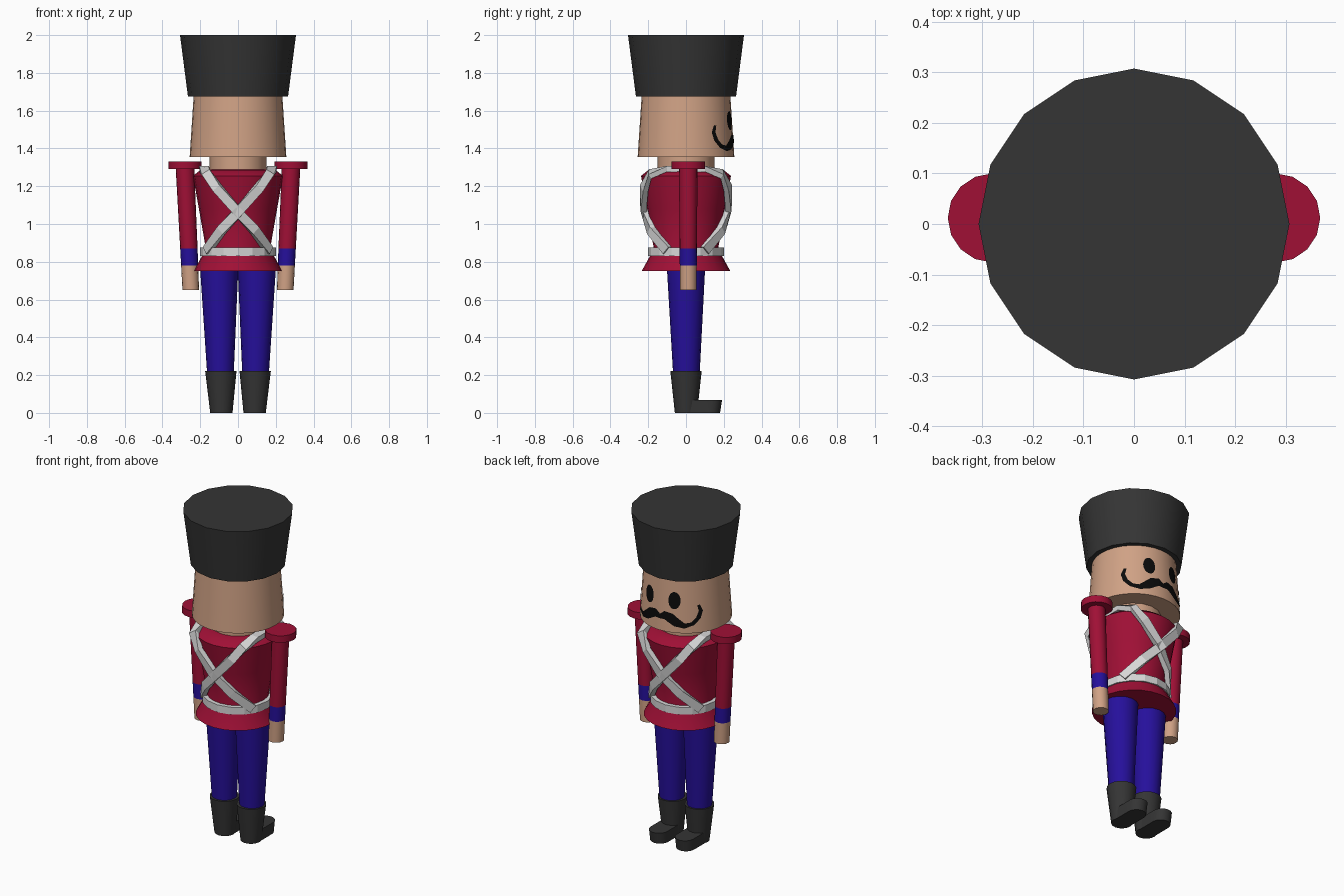
import bpy, bmesh, math
from mathutils import Vector

cube = bpy.data.objects.get("Cube")
if cube:
    bpy.data.objects.remove(cube)


def material(name, rgb):
    m = bpy.data.materials.new(name)
    m.use_nodes = True
    m.diffuse_color = (*rgb, 1)
    m.node_tree.nodes["Principled BSDF"].inputs["Base Color"].default_value = (*rgb, 1)
    return m


CHARCOAL = material("charcoal", (0.035, 0.035, 0.035))
RED = material("coat red", (0.35, 0.005, 0.036))
BLUE = material("trouser blue", (0.019, 0.005, 0.33))
SKIN = material("skin", (0.63, 0.36, 0.235))
WHITE = material("strap white", (0.68, 0.68, 0.68))
BLACK = material("paint black", (0.003, 0.003, 0.003))


def finish(name, bm, mats, angle=35):
    bmesh.ops.recalc_face_normals(bm, faces=bm.faces)
    mesh = bpy.data.meshes.new(name)
    bm.to_mesh(mesh)
    bm.free()
    for m in mats:
        mesh.materials.append(m)
    ob = bpy.data.objects.new(name, mesh)
    bpy.context.collection.objects.link(ob)
    bpy.ops.object.select_all(action='DESELECT')
    ob.select_set(True)
    bpy.context.view_layer.objects.active = ob
    if angle:
        bpy.ops.object.shade_smooth_by_angle(angle=math.radians(angle))
    return ob


def skin_loops(bm, loops, closed=False, slots=None):
    """Bridge rings of vertices; cap the ends unless the chain is closed."""
    n = len(loops[0])
    for i in range(len(loops) - (0 if closed else 1)):
        a, b = loops[i], loops[(i + 1) % len(loops)]
        for j in range(n):
            f = bm.faces.new((a[j], a[(j + 1) % n], b[(j + 1) % n], b[j]))
            f.material_index = slots[i] if slots else 0
    if not closed:
        bm.faces.new(loops[0]).material_index = slots[0] if slots else 0
        bm.faces.new(loops[-1]).material_index = slots[-1] if slots else 0


def stack(name, rings, mats, n=16, slots=None):
    """Body made of level rings, each (x, y, z, radius)."""
    bm = bmesh.new()
    loops = []
    for x, y, z, r in rings:
        angles = [math.tau * k / n for k in range(n)]
        loops.append([bm.verts.new((x + r * math.cos(a), y + r * math.sin(a), z)) for a in angles])
    skin_loops(bm, loops, slots=slots)
    return finish(name, bm, mats)


def band(name, points, normals, width, thick, closed=False):
    """Flat strap swept along a path with a given outward direction."""
    bm = bmesh.new()
    loops = []
    pts = [Vector(p) for p in points]
    for i, p in enumerate(pts):
        if closed:
            t = pts[(i + 1) % len(pts)] - pts[i - 1]
        else:
            t = pts[min(i + 1, len(pts) - 1)] - pts[max(i - 1, 0)]
        nrm = Vector(normals[i]).normalized()
        side = t.cross(nrm).normalized() * width / 2
        out = nrm * thick / 2
        loops.append([bm.verts.new(p + s * side + o * out) for s, o in ((-1, -1), (1, -1), (1, 1), (-1, 1))])
    skin_loops(bm, loops, closed)
    return finish(name, bm, [WHITE], None)


# Hat, head and neck
stack("hat", [(0, 0, 1.675, 0.265), (0, 0, 2, 0.307)], [CHARCOAL])
stack("head", [(0, 0, 1.355, 0.256), (0, 0, 1.69, 0.234)], [SKIN], 32)
stack("neck", [(0, 0, 1.27, 0.15), (0, 0, 1.36, 0.15)], [SKIN])

# Coat with flared skirt
coat = [(0.12, 0.75), (0.235, 0.75), (0.18, 0.85), (0.172, 0.88),
        (0.207, 1.08), (0.238, 1.255), (0.2, 1.285), (0.12, 1.29)]
stack("coat", [(0, 0, z, r) for r, z in coat], [RED], 24)

# Belt
ring = [(math.cos(math.tau * k / 16), math.sin(math.tau * k / 16)) for k in range(16)]
band("belt", [(0.187 * c, 0.187 * s, 0.853) for c, s in ring], [(c, s, 0) for c, s in ring], 0.045, 0.026, True)

# Crossed straps over each shoulder, front and back alike
half = [(-0.165, 0.1, 0.86), (-0.09, 0.185, 0.965), (0.015, 0.226, 1.08), (0.11, 0.222, 1.19),
        (0.165, 0.19, 1.265), (0.18, 0.1, 1.292)]
for s, name in ((1, "left_strap"), (-1, "right_strap")):
    path = [(s * x, y, z) for x, y, z in half]
    path += [(x, -y, z) for x, y, z in reversed(path)]
    lift = [0, 0, 0, 0, 0.22, 1]
    lift += lift[::-1]
    normals = [(x * (1 - u * 0.8), y * (1 - u), u) for (x, y, z), u in zip(path, lift)]
    band(name, path, normals, 0.05, 0.03)

# Arms, legs and boots
for s, side in ((1, "left"), (-1, "right")):
    stack(side + "_shoulder", [(s * 0.28, 0.012, 1.29, 0.088), (s * 0.28, 0.012, 1.332, 0.088)], [RED])
    arm = [(0.25, 0.65, 0.044), (0.256, 0.78, 0.045), (0.26, 0.87, 0.046), (0.281, 1.3, 0.049)]
    stack(side + "_arm", [(s * x, 0.012, z, r) for x, z, r in arm], [SKIN, BLUE, RED], 16, [0, 1, 2])
    stack(side + "_leg", [(s * 0.093, 0.002, 0.2, 0.07), (s * 0.1, 0, 0.8, 0.103)], [BLUE])
    stack(side + "_boot", [(s * 0.088, 0, 0, 0.059), (s * 0.091, 0, 0.222, 0.083)], [CHARCOAL])
    bm = bmesh.new()
    loops = []
    for z, w, tip in ((0, 0.055, 0.18), (0.068, 0.056, 0.191)):
        arc = [math.pi * k / 8 for k in range(9)]
        outline = [(w, 0)] + [(w * math.cos(a), tip - w + w * math.sin(a)) for a in arc] + [(-w, 0)]
        loops.append([bm.verts.new((s * 0.088 + x, y, z)) for x, y in outline])
    skin_loops(bm, loops)
    finish(side + "_foot", bm, [CHARCOAL])


# Painted face, laid just above the curved head surface on the +y side
def on_head(x, z):
    r = 0.256 - (z - 1.355) * 0.0657 + 0.003
    return x, math.sqrt(r * r - x * x), z


def strip(name, rows):
    """Painted strip from pairs of (x, z) edge points."""
    bm = bmesh.new()
    verts = [[bm.verts.new(on_head(a[0] + (b[0] - a[0]) * t, a[1] + (b[1] - a[1]) * t))
              for t in (0, 0.5, 1)] for a, b in rows]
    for p, q in zip(verts, verts[1:]):
        for k in range(2):
            bm.faces.new((p[k], p[k + 1], q[k + 1], q[k]))
    ob = finish(name, bm, [BLACK], None)
    if sum(f.normal.y for f in ob.data.polygons) < 0:
        ob.data.flip_normals()


whisker = [(0, 1.44, 0.014), (0.03, 1.452, 0.024), (0.065, 1.442, 0.029), (0.1, 1.417, 0.025),
           (0.14, 1.4, 0.015), (0.175, 1.412, 0.011), (0.196, 1.445, 0.009), (0.203, 1.485, 0.007), (0.194, 1.522, 0.005)]
for s, side in ((1, "left"), (-1, "right")):
    rows = []
    for k in range(13):
        a = math.pi * (k + 0.02) / 12.04
        x, z = 0.033 * math.sin(a), 1.547 + 0.051 * math.cos(a)
        rows.append(((s * 0.083 - x, z), (s * 0.083 + x, z)))
    strip(side + "_eye", rows)
    rows = []
    for i, (x, z, w) in enumerate(whisker):
        a, b = whisker[max(i - 1, 0)], whisker[min(i + 1, len(whisker) - 1)]
        t = Vector((b[0] - a[0], b[1] - a[1])).normalized()
        if i == 0:
            t = Vector((1, 0))
        rows.append(((s * (x - t.y * w), z + t.x * w), (s * (x + t.y * w), z - t.x * w)))
    strip(side + "_moustache", rows)
